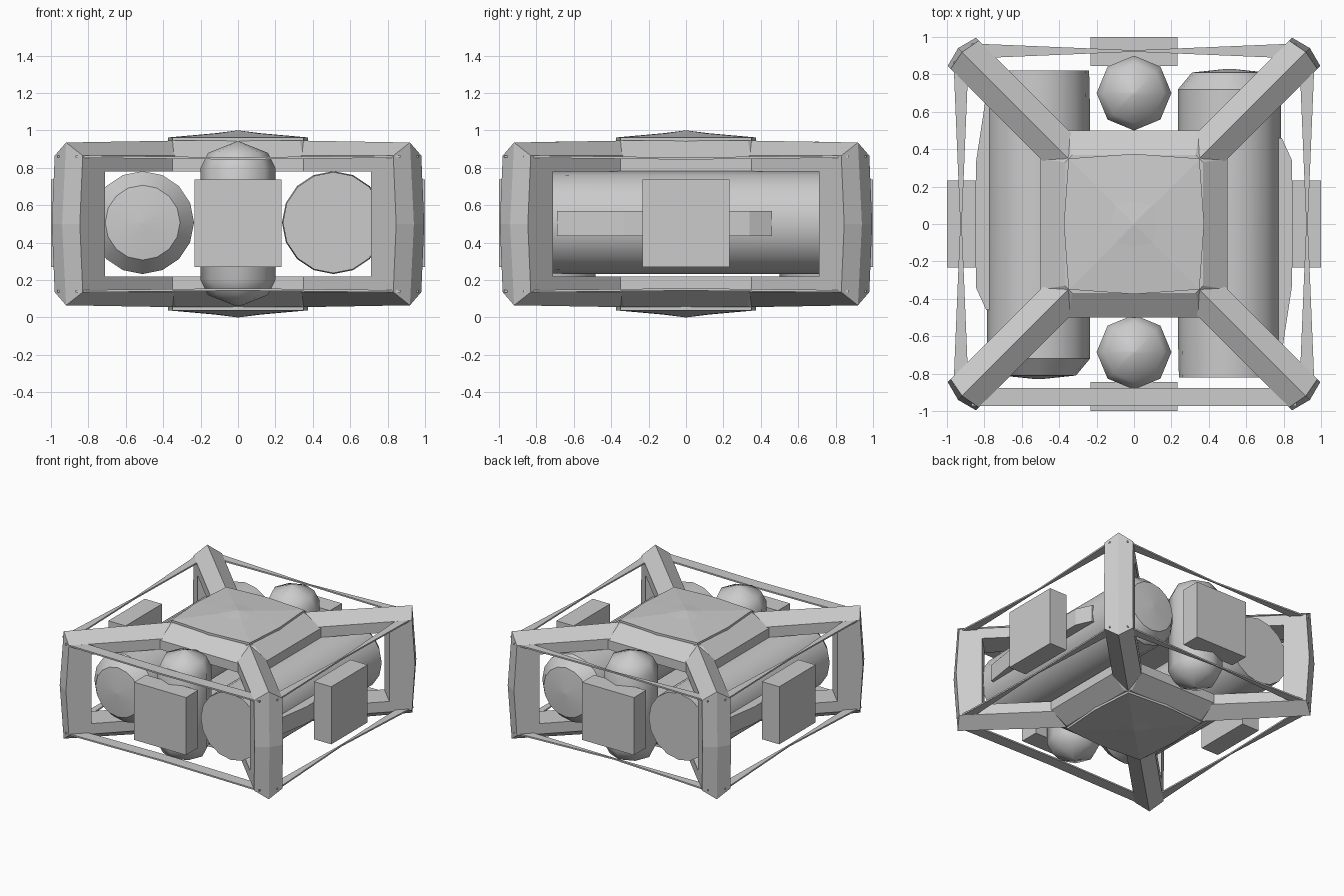
import bpy, bmesh, math
from mathutils import Matrix, Vector

old = bpy.data.objects.get("Cube")
if old:
    bpy.data.objects.remove(old, do_unlink=True)

grey = bpy.data.materials.new("plain_grey")
grey.use_nodes = True
colour = (0.6, 0.6, 0.6, 1)
grey.diffuse_color = colour
grey.node_tree.nodes["Principled BSDF"].inputs["Base Color"].default_value = colour
MID = 0.5


def finish(name, bm, smooth=None):
    bmesh.ops.remove_doubles(bm, verts=bm.verts, dist=0.0005)
    bmesh.ops.recalc_face_normals(bm, faces=bm.faces)
    mesh = bpy.data.meshes.new(name)
    bm.to_mesh(mesh)
    bm.free()
    mesh.materials.append(grey)
    ob = bpy.data.objects.new(name, mesh)
    bpy.context.collection.objects.link(ob)
    if smooth:
        bpy.ops.object.select_all(action='DESELECT')
        ob.select_set(True)
        bpy.context.view_layer.objects.active = ob
        bpy.ops.object.shade_smooth_by_angle(angle=math.radians(smooth))
    return ob


def loft(bm, rings, cap_start=True, cap_end=True):
    loops = [[bm.verts.new(p) for p in ring] for ring in rings]
    n = len(loops[0])
    for a, b in zip(loops, loops[1:]):
        for i in range(n):
            j = (i + 1) % n
            bm.faces.new((a[i], a[j], b[j], b[i]))
    if cap_start:
        bm.faces.new(loops[0])
    if cap_end:
        bm.faces.new(loops[-1])


def mirror_half(bm):
    # copy the upper half to below the middle height
    copy = bmesh.ops.duplicate(bm, geom=bm.verts[:] + bm.edges[:] + bm.faces[:])
    for v in copy["geom"]:
        if isinstance(v, bmesh.types.BMVert):
            v.co.z = 2 * MID - v.co.z


# Four bent struts: a ridged beam along each diagonal, turned down into a post
def section(r_in, z_in, r_side, z_side, r_top, z_top, w=0.106):
    return [(r_in, -w, z_in), (r_in, w, z_in), (r_side, w, z_side),
            (r_top, 0, z_top), (r_side, -w, z_side)]


for k, label in enumerate(("back_left", "back_right", "front_right", "front_left")):
    bm = bmesh.new()
    loft(bm, [section(0.56, 0.78, 0.56, 0.865, 0.5, 0.945),
              section(1.11, 0.78, 1.28, 0.865, 1.30, 0.935),
              section(1.11, MID, 1.302, MID, 1.33, MID)], cap_end=False)
    mirror_half(bm)
    turn = Matrix.Rotation(math.radians(45 + 90 * k), 3, 'Z')
    bmesh.ops.rotate(bm, verts=bm.verts, matrix=turn)
    finish("strut_" + label, bm)


# Hubs and their shallow pyramid covers, above and below
def octagon(a, b, z):
    return [(a, -b, z), (a, b, z), (b, a, z), (-b, a, z),
            (-a, b, z), (-a, -b, z), (-b, -a, z), (b, -a, z)]


def bowed_square(corner, bulge, z):
    pts = []
    for k in range(4):
        turn = Matrix.Rotation(k * math.pi / 2, 3, 'Z')
        pts += [turn @ Vector((corner, -corner, z)), turn @ Vector((bulge, 0, z))]
    return pts


bm = bmesh.new()
loft(bm, [octagon(0.5, 0.35, 0.78), octagon(0.5, 0.35, 0.855), octagon(0.37, 0.33, 0.945)])
mirror_half(bm)
finish("hubs", bm)

bm = bmesh.new()
loft(bm, [bowed_square(0.35, 0.375, 0.935), bowed_square(0.35, 0.375, 0.962),
          bowed_square(0.1, 0.12, 0.985), bowed_square(0.001, 0.001, 1.0)])
mirror_half(bm)
finish("hub_covers", bm)


# Tanks: turned profiles given as (radius, distance along the axis)
def tank(name, profile, sides, centre, along_y=False):
    bm = bmesh.new()
    rings = []
    for r, h in profile:
        ring = []
        for i in range(sides):
            a = math.tau * i / sides
            p = Vector((r * math.sin(a), r * math.cos(a), h))
            ring.append(Vector((p.x, p.z, p.y)) if along_y else p)
        rings.append(ring)
    loft(bm, rings)
    bmesh.ops.translate(bm, verts=bm.verts, vec=centre)
    finish(name, bm, 46 if sides == 8 else 35)


for side, label in ((1, "left"), (-1, "right")):
    profile = [(0.27, -0.82), (0.275, -0.6), (0.275, 0.72), (0.2, 0.81), (0.01, 0.83)]
    tank("large_tank_" + label, [(r, h * side) for r, h in profile], 16,
         (side * 0.51, 0, 0.507), True)

small = [(0.01, -0.44), (0.16, -0.38), (0.2, -0.3), (0.2, 0.3), (0.16, 0.38), (0.01, 0.44)]
for y, label in ((-0.685, "front"), (0.7, "back")):
    tank("small_tank_" + label, small, 8, (0, y, MID))


# Outer equipment boxes on all four sides
for k, label in enumerate(("left", "back", "right", "front")):
    bm = bmesh.new()
    bmesh.ops.create_cube(bm, size=1)
    bmesh.ops.scale(bm, verts=bm.verts, vec=(0.155, 0.466, 0.467))
    bmesh.ops.translate(bm, verts=bm.verts, vec=(0.922, 0, 0.503))
    bmesh.ops.rotate(bm, verts=bm.verts, matrix=Matrix.Rotation(k * math.pi / 2, 3, 'Z'))
    finish("equipment_box_" + label, bm)

# Raised conduits along the outside of the large tanks
conduit = [(0.74, -0.69), (0.79, -0.69), (0.845, -0.33), (0.845, 0.34), (0.79, 0.46), (0.74, 0.46)]
for side, label in ((1, "left"), (-1, "right")):
    bm = bmesh.new()
    loft(bm, [[(x * side, y * side, z) for x, y in conduit] for z in (0.435, 0.57)])
    finish("conduit_" + label, bm)

# Thin tie blades between the posts, narrowing to the middle of each side
for k, label in enumerate(("left", "back", "right", "front")):
    bm = bmesh.new()
    rings = []
    for t in (-0.87, 0, 0.87):
        w = 0.04 if t else 0.004
        if label == "front":
            w = 0.047
        z = 0.86 if t else 0.85
        rings.append([(0.925 - w, t, z - 0.006), (0.925 + w, t, z - 0.006),
                      (0.925 + w, t, z + 0.006), (0.925 - w, t, z + 0.006)])
    loft(bm, rings)
    mirror_half(bm)
    bmesh.ops.rotate(bm, verts=bm.verts, matrix=Matrix.Rotation(k * math.pi / 2, 3, 'Z'))
    finish("tie_blades_" + label, bm)
